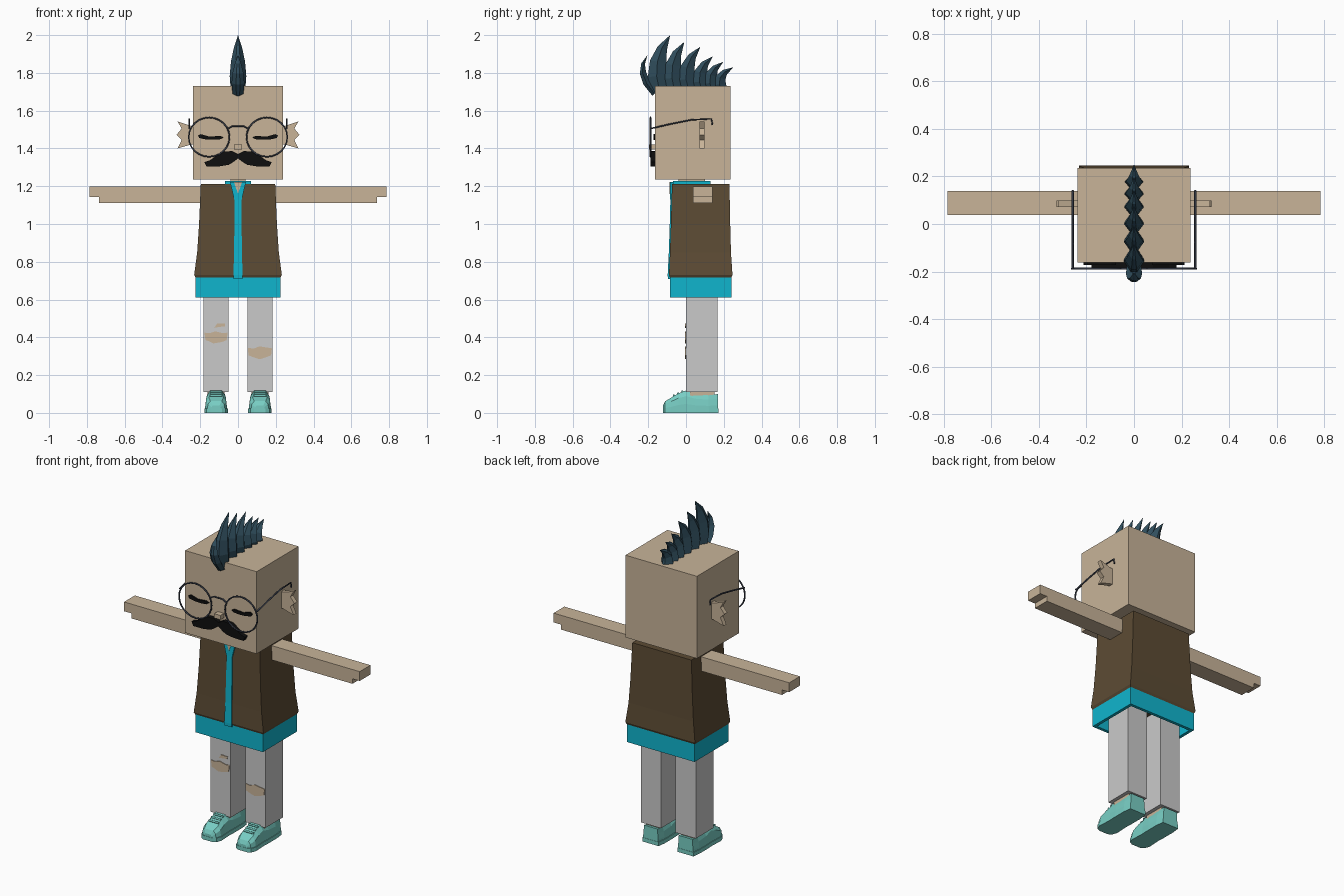
import bpy, bmesh, math
from mathutils import Vector

if "Cube" in bpy.data.objects:
    bpy.data.objects.remove(bpy.data.objects["Cube"], do_unlink=True)


def material(name, r, g, b):
    def lin(c):
        c /= 255
        return c / 12.92 if c < 0.04 else ((c + 0.055) / 1.055) ** 2.4
    m = bpy.data.materials.new(name)
    m.use_nodes = True
    col = (lin(r), lin(g), lin(b), 1)
    m.diffuse_color = col
    m.node_tree.nodes["Principled BSDF"].inputs["Base Color"].default_value = col
    return m


SKIN = material("skin", 200, 180, 153)
CYAN = material("cyan_shirt", 16, 181, 206)
BROWN = material("brown_vest", 92, 75, 52)
GREY = material("pale_trousers", 202, 202, 202)
SHOE = material("aqua_shoe", 120, 206, 196)
HAIR = material("dark_blue_hair", 48, 78, 93)
BLACK = material("black", 14, 14, 14)
METAL = material("glasses_metal", 62, 68, 82)


def finish(bm, name, mat):
    bmesh.ops.recalc_face_normals(bm, faces=bm.faces)
    me = bpy.data.meshes.new(name)
    bm.to_mesh(me)
    bm.free()
    me.materials.append(mat)
    ob = bpy.data.objects.new(name, me)
    bpy.context.collection.objects.link(ob)
    return ob


def loft(name, rings, mat, caps=True):
    """Skin a list of equal-length point rings."""
    bm = bmesh.new()
    vs = [[bm.verts.new(p) for p in ring] for ring in rings]
    n = len(vs[0])
    for a, b in zip(vs, vs[1:]):
        for i in range(n):
            bm.faces.new((a[i], a[(i + 1) % n], b[(i + 1) % n], b[i]))
    if caps:
        bm.faces.new(vs[0])
        bm.faces.new(vs[-1])
    return finish(bm, name, mat)


def box_ring(z, x0, x1, y0, y1):
    return [(x0, y0, z), (x1, y0, z), (x1, y1, z), (x0, y1, z)]


def box(name, x, y, z, mat):
    return loft(name, [box_ring(h, *x, *y) for h in z], mat)


def plate(name, pts, y0, y1, mat, side=1):
    """Front-facing outline extruded in depth."""
    return loft(name, [[(side * x, y, z) for x, z in pts] for y in (y0, y1)], mat)


def tube(name, pts, r, mat, closed=False):
    cu = bpy.data.curves.new(name, "CURVE")
    cu.dimensions = "3D"
    cu.bevel_depth, cu.bevel_resolution = r, 1
    cu.use_fill_caps = True
    sp = cu.splines.new("POLY")
    sp.points.add(len(pts) - 1)
    for p, co in zip(sp.points, pts):
        p.co = (*co, 1)
    sp.use_cyclic_u = closed
    tmp = bpy.data.objects.new(name + "_path", cu)
    bm = bmesh.new()
    bpy.context.collection.objects.link(tmp)
    me = bpy.data.meshes.new_from_object(tmp.evaluated_get(bpy.context.evaluated_depsgraph_get()))
    bm.from_mesh(me)
    bpy.data.objects.remove(tmp)
    bpy.data.meshes.remove(me)
    return finish(bm, name, mat)


# Head and neck
box("head", (-.238, .238), (-.163, .236), (1.235, 1.73), SKIN)
box("neck", (-.04, .04), (-.04, .1), (1.15, 1.25), SKIN)
box("nose", (-.021, .021), (-.197, -.16), (1.395, 1.421), SKIN)

# Vest with flared sides and turned-under hem
vest = [(.71, .222, -.082, .237), (.73, .232, -.09, .246), (.85, .216, -.085, .238),
        (1.0, .206, -.08, .234), (1.212, .197, -.074, .23)]
loft("vest", [box_ring(z, -x, x, a, b) for z, x, a, b in vest], BROWN)

# Shirt: open hem band, front strip, neckline and collar
hem = [(.72, .225, .0), (.61, .225, .0), (.61, .207, .018), (.72, .207, .018)]
loft("shirt_hem", [box_ring(z, -x, x, -.085 + t, .24 - t) for z, x, t in hem], CYAN, caps=False)
strip = [(.71, .024, -.096), (.73, .024, -.097), (.85, .021, -.091), (1.0, .019, -.086), (1.19, .018, -.081)]
loft("shirt_front", [box_ring(z, -x, x, y, y + .03) for z, x, y in strip], CYAN)
plate("shirt_neckline", [(-.042, 1.222), (.042, 1.222), (.02, 1.13), (-.02, 1.13)], -.084, -.06, CYAN)
plate("open_neck_skin", [(-.022, 1.223), (.022, 1.223), (0, 1.16)], -.087, -.07, SKIN)
box("collar", (-.07, .07), (-.07, .13), (1.2, 1.228), CYAN)

# Moustache, drawn as half outline and mirrored
half = [(0, 1.37), (.03, 1.386), (.08, 1.383), (.115, 1.36), (.15, 1.337), (.178, 1.328),
        (.166, 1.304), (.1, 1.305), (.05, 1.313), (.025, 1.328), (0, 1.347)]
plate("moustache", half + [(-x, z) for x, z in half[-2:0:-1]], -.188, -.16, BLACK)

EAR = [(.23, 1.52), (.25, 1.52), (.32, 1.543), (.298, 1.505), (.326, 1.472), (.298, 1.446),
       (.32, 1.4), (.25, 1.42), (.23, 1.42)]
EYE = [(.076, 1.459), (.095, 1.467), (.15, 1.462), (.198, 1.476), (.212, 1.468),
       (.205, 1.455), (.17, 1.448), (.13, 1.446), (.09, 1.449)]
ARM = [(.18, 1.112), (.737, 1.112), (.737, 1.142), (.785, 1.142), (.785, 1.198), (.18, 1.198)]

# Shoe sections from heel to toe: depth, half width, top half width, height
SHOE_SECTIONS = [(.17, .05, .046, .1), (.12, .056, .046, .093), (.05, .056, .042, .1), (.0, .054, .032, .118),
                 (-.04, .056, .03, .104), (-.08, .058, .038, .08), (-.11, .046, .03, .062), (-.121, .026, .018, .04)]

for side, tag in ((1, "left"), (-1, "right")):
    plate(tag + "_arm", ARM, .037, .139, SKIN, side)
    plate(tag + "_ear", EAR, .072, .099, SKIN, side)
    plate(tag + "_closed_eye", EYE, -.172, -.163, BLACK, side)

    # Glasses: rim and hooked temple
    rim = [(side * (.153 + .108 * math.cos(t)), -.188, 1.46 + .104 * math.sin(t))
           for t in [i * math.tau / 24 for i in range(24)]]
    tube(tag + "_rim", rim, .0045, METAL, closed=True)
    x = side * .258
    tube(tag + "_temple", [(x, -.188, 1.505), (x, -.08, 1.53), (x, .03, 1.552),
                           (x, .135, 1.556), (x, .14, 1.525)], .0045, METAL)

    # Leg, ankle and shoe
    c = side * .116
    box(tag + "_leg", (c - .067, c + .067), (0, .168), (.11, .76), GREY)
    box(tag + "_ankle", (c - .045, c + .045), (.02, .15), (.04, .13), SKIN)
    rings = [[(c - w, y, 0), (c + w, y, 0), (c + w, y, h * .4), (c + w * .93, y, h * .75), (c + t, y, h),
              (c - t, y, h), (c - w * .93, y, h * .75), (c - w, y, h * .4)] for y, w, t, h in SHOE_SECTIONS]
    loft(tag + "_shoe", rings, SHOE)
    sole = [[(c + sx * (w + .004), y * 1.01, z) for sx, k in ((1, 1), (-1, -1))
             for y, w, t, h in SHOE_SECTIONS[::k]] for z in (0, .024)]
    loft(tag + "_sole", sole, SHOE)
    for i in range(3):
        y, z = -.02 - i * .022, .114 - i * .011
        tube("%s_lace_%d" % (tag, i + 1), [(c - .032, y, z), (c + .032, y, z)], .006, SHOE)

tube("glasses_bridge", [(-.052, -.188, 1.505), (-.03, -.188, 1.518), (.03, -.188, 1.518),
                        (.052, -.188, 1.505)], .0045, METAL)

# Torn patches of bare skin on the trousers
TEARS = {"right_knee_tear": [(-.178, .425), (-.15, .422), (-.12, .432), (-.08, .422), (-.055, .425),
                             (-.06, .385), (-.085, .375), (-.13, .368), (-.15, .378), (-.172, .385)],
         "right_thigh_tear": [(-.126, .45), (-.11, .474), (-.068, .472), (-.07, .458), (-.1, .455)],
         "left_knee_tear": [(.053, .345), (.08, .34), (.115, .352), (.16, .345), (.18, .342),
                            (.175, .305), (.15, .295), (.115, .284), (.08, .295), (.055, .305)]}
for name, pts in TEARS.items():
    plate(name, pts, -.004, .004, SKIN)


# Mohawk: curved faceted spikes leaning backwards
def spike(name, base, mid, tip, depth, width):
    a, b, c = (Vector((0, *p)) for p in (base, mid, tip))
    ctrl = 2 * b - (a + c) / 2
    rings = []
    for t, k in ((0, .85), (.25, 1), (.5, .85), (.75, .5), (1, .02)):
        p = a * (1 - t) ** 2 + ctrl * 2 * t * (1 - t) + c * t * t
        d = (ctrl - a) * (1 - t) + (c - ctrl) * t
        n = Vector((0, d.z, -d.y)).normalized() * depth * k
        s = Vector((width * k, 0, 0))
        rings.append([p - n + s * .3, p + s - n * .1, p + n + s * .2,
                      p + n - s * .2, p - s - n * .1, p - n - s * .3])
    loft(name, rings, HAIR)


spike("hair_fringe", (-.165, 1.69), (-.228, 1.8), (-.205, 1.892), .02, .034)
SPIKES = [(-.135, -.085, 1.998), (-.055, -.01, 1.962), (.02, .075, 1.937),
          (.09, .14, 1.886), (.145, .195, 1.857), (.195, .248, 1.828)]
for i, (y, ty, tz) in enumerate(SPIKES):
    spike("hair_spike_%d" % (i + 1), (y, 1.7), (y - .012, (1.7 + tz) / 2 + .01), (ty, tz),
          .052 - i * .004, .044 - i * .001)
